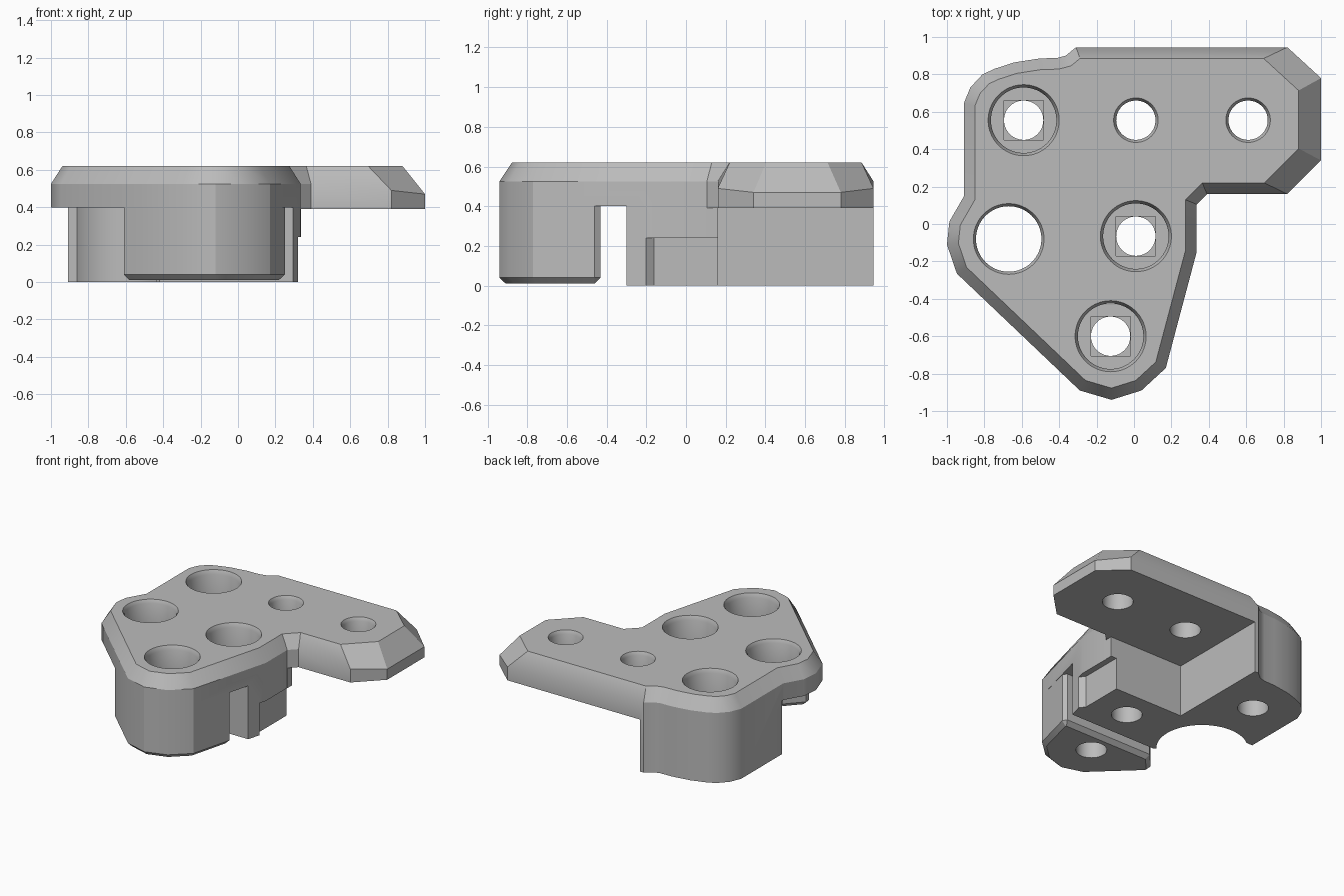
import bpy, bmesh, math
from mathutils import Vector

cube = bpy.data.objects.get("Cube")
if cube:
    bpy.data.objects.remove(cube, do_unlink=True)

grey = bpy.data.materials.new("plain grey")
grey.use_nodes = True
grey.diffuse_color = (0.5, 0.5, 0.5, 1)
grey.node_tree.nodes["Principled BSDF"].inputs["Base Color"].default_value = (0.5, 0.5, 0.5, 1)


def loft(name, rings):
    """Closed solid through equal-length rings of 3D points."""
    bm = bmesh.new()
    loops = [[bm.verts.new(p) for p in ring] for ring in rings]
    bm.faces.new(loops[0])
    bm.faces.new(loops[-1])
    n = len(loops[0])
    for low, high in zip(loops, loops[1:]):
        for i in range(n):
            j = (i + 1) % n
            bm.faces.new((low[i], low[j], high[j], high[i]))
    bmesh.ops.recalc_face_normals(bm, faces=bm.faces)
    mesh = bpy.data.meshes.new(name)
    bm.to_mesh(mesh)
    bm.free()
    mesh.materials.append(grey)
    obj = bpy.data.objects.new(name, mesh)
    bpy.context.collection.objects.link(obj)
    return obj


def level(points, z):
    return [(x, y, z) for x, y in points]


def prism(name, points, z0, z1):
    return loft(name, [level(points, z0), level(points, z1)])


def lathe(name, centre, profile, sides=64):
    cx, cy = centre
    turns = [2 * math.pi * i / sides for i in range(sides)]
    return loft(name, [[(cx + r * math.cos(a), cy + r * math.sin(a), z) for a in turns]
                       for r, z in profile])


def inset(points, distances):
    """Mitred inward offset of a clockwise outline, one distance per edge."""
    pts = [Vector(p) for p in points]
    n = len(pts)
    lines = []
    for i in range(n):
        d = (pts[(i + 1) % n] - pts[i]).normalized()
        lines.append((pts[i] + Vector((d.y, -d.x)) * distances[i], d))
    result = []
    for i in range(n):
        (p, d), (q, e) = lines[i - 1], lines[i]
        cross = d.x * e.y - d.y * e.x
        w = q - p
        t = (w.x * e.y - w.y * e.x) / cross
        result.append(tuple(p + d * t))
    return result


def cut(target, cutters):
    bpy.context.view_layer.objects.active = target
    for c in cutters:
        c.hide_render = True
        mod = target.modifiers.new("cut", "BOOLEAN")
        mod.operation = "DIFFERENCE"
        mod.solver = "EXACT"
        mod.object = c
        bpy.ops.object.modifier_apply(modifier=mod.name)


TOP, LEDGE = 0.62, 0.40

# Main body: full outline, chamfered towards the top
outline = [(-.31, .945), (.82, .945), (1, .78), (1, .34), (.82, .16), (.39, .16),
           (.335, .105), (.335, -.15), (.17, -.77), (.04, -.89), (-.12, -.94),
           (-.29, -.89), (-.947, -.265), (-1, -.11), (-.987, .013), (-.91, .147),
           (-.91, .645), (-.875, .73), (-.81, .80), (-.745, .83), (-.64, .864),
           (-.505, .885), (-.41, .888), (-.365, .90)]
widths = [.06] * len(outline)
widths[1:4] = [.13, .12, .13]          # broad chamfers on the arm tip
shoulder = [(x, y, .47 if x > .95 else .49 if x > .8 else .525) for x, y in outline]
body = loft("bracket_body", [level(outline, 0), shoulder,
                             level(inset(outline, widths), TOP)])

# Front boss hanging below the plate, with a chamfered foot
boss_outline = [(-.5, -.43), (.23, -.43), (.25, -.46), (.17, -.77), (.04, -.89),
                (-.12, -.94), (-.29, -.89), (-.61, -.585), (-.61, -.55)]
foot = inset(boss_outline, [.03] * len(boss_outline))
boss = loft("front_boss", [level(foot, .01), level(boss_outline, .04),
                           level(boss_outline, LEDGE)])

# Clearances under the plate
under_arm = prism("arm_clearance", [(-.28, .16), (.337, .16), (.337, 0), (1.2, 0),
                                    (1.2, 1.2), (-.28, 1.2)], -.1, .39)
under_front = prism("front_clearance", [(-1.2, -1.2), (.6, -1.2), (.6, -.30), (-.42, -.30),
                                        (-.67, -.08), (-.86, .165), (-1.2, .165)], -.1, LEDGE)
bite = lathe("round_clearance", (-.67, -.08), [(.31, -.1), (.31, LEDGE)])
recess = prism("side_recess", [(.29, -.16), (.29, .2), (.5, .2), (.5, -.213), (.33, -.213)],
               -.1, .24)
body_cutters = [under_arm, under_front, bite, recess]

# Counterbored screw holes, each with a shallow square step in its floor
screw_cutters = []
for cx, cy in [(-.59, .555), (.01, -.065), (-.125, -.60)]:
    screw_cutters.append(lathe("screw_hole", (cx, cy), [
        (.105, -.1), (.105, .3), (.175, .3), (.175, .59), (.19, TOP), (.2, .64)]))
    s = .105
    screw_cutters.append(prism("floor_step", [(cx - s, cy - s), (cx + s, cy - s),
                                              (cx + s, cy + s), (cx - s, cy + s)], .28, .31))

# Plain holes with a small top chamfer
plain_cutters = []
for centre, r in [((.01, .555), .105), ((.61, .555), .105), ((-.67, -.08), .175)]:
    plain_cutters.append(lathe("plain_hole", centre, [
        (r, -.1), (r, .595), (r + .014, TOP), (r + .025, .64)]))

cut(body, body_cutters + screw_cutters + plain_cutters)
cut(boss, screw_cutters[-2:])
for c in body_cutters + screw_cutters + plain_cutters:
    bpy.data.objects.remove(c, do_unlink=True)

# Smooth the curved walls, keep the edges crisp
for obj in bpy.context.selected_objects:
    obj.select_set(False)
for obj in (body, boss):
    obj.select_set(True)
    bpy.context.view_layer.objects.active = obj
    bpy.ops.object.shade_smooth_by_angle(angle=math.radians(30))
    obj.select_set(False)
